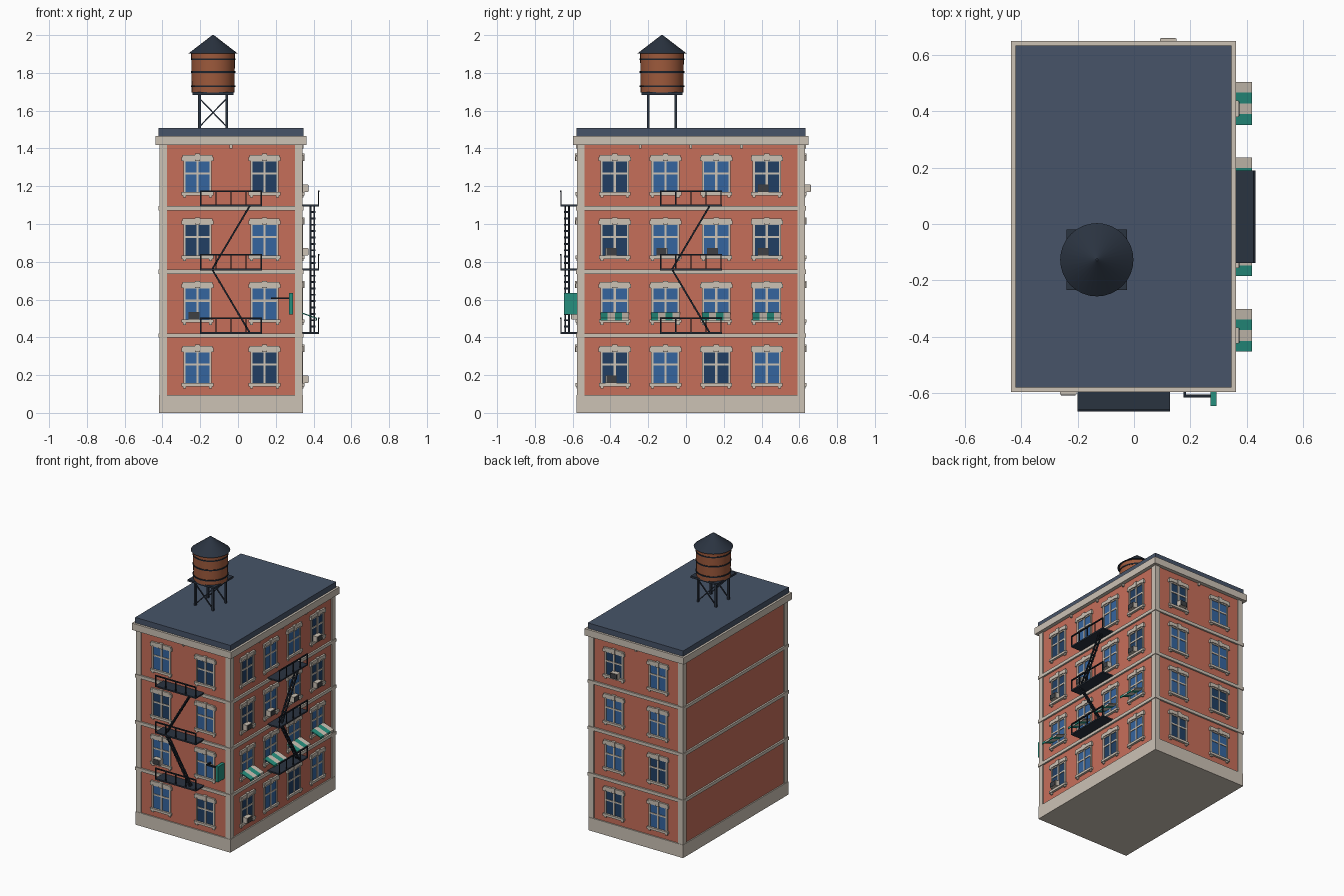
import bpy, bmesh, math
from mathutils import Vector, Matrix

cube = bpy.data.objects.get("Cube")
if cube:
    bpy.data.objects.remove(cube, do_unlink=True)


def make_material(name, hex_code):
    srgb = [int(hex_code[i:i + 2], 16) / 255 for i in (0, 2, 4)]
    linear = [c / 12.92 if c < 0.04 else ((c + 0.055) / 1.055) ** 2.4 for c in srgb]
    mat = bpy.data.materials.new(name)
    mat.use_nodes = True
    mat.diffuse_color = (*linear, 1)
    mat.node_tree.nodes["Principled BSDF"].inputs["Base Color"].default_value = (*linear, 1)
    return mat


BRICK = make_material("brick", "C66E5A")
STONE = make_material("pale stone", "CCC2B5")
SLATE = make_material("roof slate", "475468")
METAL = make_material("dark metal", "2A3340")
IRON = make_material("black iron", "1C232D")
TEAL = make_material("teal", "26907F")
SKY = make_material("light glass", "35659F")
NIGHT = make_material("dark glass", "213F63")
WOOD = make_material("barrel wood", "9E5A3C")
GRILLE = make_material("grille grey", "3E4044")


class Part:
    """Collects simple solids into one named object."""

    def __init__(self, name, *mats):
        self.name, self.mats, self.bm = name, mats, bmesh.new()

    def add(self, matrix, mat=None):
        geom = bmesh.ops.create_cube(self.bm, size=1, matrix=matrix)
        index = self.mats.index(mat) if mat else 0
        for face in {f for v in geom["verts"] for f in v.link_faces}:
            face.material_index = index

    def box(self, lo, hi, mat=None):
        lo, hi = Vector(lo), Vector(hi)
        size = [abs(c) for c in hi - lo]
        self.add(Matrix.Translation((lo + hi) / 2) @ Matrix.Diagonal((*size, 1)), mat)

    def beam(self, a, b, width, depth=None, mat=None):
        a, b = Vector(a), Vector(b)
        turn = (b - a).to_track_quat("Z", "Y").to_matrix().to_4x4()
        scale = Matrix.Diagonal((width, depth or width, (b - a).length, 1))
        self.add(Matrix.Translation((a + b) / 2) @ turn @ scale, mat)

    def finish(self):
        mesh = bpy.data.meshes.new(self.name)
        self.bm.to_mesh(mesh)
        self.bm.free()
        for mat in self.mats:
            mesh.materials.append(mat)
        obj = bpy.data.objects.new(self.name, mesh)
        bpy.context.collection.objects.link(obj)
        return obj


class Facade:
    """Maps (along wall, out of wall, height) to world space."""

    def __init__(self, name, origin, along, out, columns):
        self.name, self.columns = name, columns
        self.origin, self.along, self.out = Vector(origin), Vector(along), Vector(out)

    def at(self, u, v, z):
        return self.origin + self.along * u + self.out * v + Vector((0, 0, z))


CX, CY = -0.037, 0.026
WX, WY = 0.372, 0.596          # half size of the brick walls
FLOOR = 0.337                  # storey height
front = Facade("front", (CX, CY - WY, 0), (1, 0, 0), (0, -1, 0), (-0.177, 0.177))
right = Facade("side", (CX + WX, CY, 0), (0, 1, 0), (1, 0, 0), (-0.403, -0.135, 0.134, 0.402))
back = Facade("back", (CX, CY + WY, 0), (1, 0, 0), (0, 1, 0), (-0.177, 0.177))


def slab(name, mat, grow, z0, z1):
    part = Part(name, mat)
    part.box((CX - WX - grow, CY - WY - grow, z0), (CX + WX + grow, CY + WY + grow, z1))
    part.finish()


# Building shell
slab("brick_walls", BRICK, 0, 0.05, 1.45)
slab("stone_base", STONE, 0.009, 0, 0.095)
for i in range(3):
    slab(f"floor_band_{i + 1}", STONE, 0.012, 0.398 + i * FLOOR, 0.421 + i * FLOOR)
slab("cornice", STONE, 0.027, 1.418, 1.467)
slab("roof", SLATE, 0.011, 1.46, 1.507)

corners = Part("corner_pilasters", STONE)
for sx in (-1, 1):
    for sy in (-1, 1):
        x, y = CX + sx * (WX - 0.013), CY + sy * (WY - 0.013)
        corners.box((x - 0.02, y - 0.02, 0.09), (x + 0.02, y + 0.02, 1.42))
corners.finish()


# Windows, one list entry per floor from the ground up; D marks dark glass
def build_windows(wall, glass_rows):
    glass = Part(f"{wall.name}_window_glass", SKY, NIGHT)
    trim = Part(f"{wall.name}_window_trim", STONE)
    for floor, row in enumerate(glass_rows):
        for u, tone in zip(wall.columns, row):
            z = 0.155 + floor * FLOOR

            def bar(part, u0, u1, z0, z1, depth, mat=None):
                part.box(wall.at(u + u0, -0.01, z + z0), wall.at(u + u1, depth, z + z1), mat)

            bar(glass, -0.07, 0.07, 0, 0.18, 0.002, NIGHT if tone == "D" else SKY)
            bar(trim, -0.006, 0.006, 0, 0.18, 0.007)             # mullion
            bar(trim, -0.07, 0.07, 0.096, 0.107, 0.006)          # transom
            bar(trim, -0.07, 0.07, 0.166, 0.18, 0.007)           # head
            bar(trim, -0.08, 0.08, 0.175, 0.2, 0.013)            # lintel
            bar(trim, -0.014, 0.014, 0.168, 0.206, 0.017)        # keystone
            bar(trim, -0.084, 0.084, -0.014, 0.003, 0.016)       # sill
            for s in (-1, 1):
                bar(trim, s * 0.075, s * 0.064, 0, 0.18, 0.008)  # jamb
                bar(trim, s * 0.085, s * 0.066, 0.168, 0.19, 0.014)
                bar(trim, s * 0.076, s * 0.06, -0.026, -0.012, 0.011)
    # Small brackets under the cornice between windows
    for a, b in zip(wall.columns, wall.columns[1:]):
        mid = (a + b) / 2
        trim.box(wall.at(mid - 0.007, -0.01, 1.4), wall.at(mid + 0.007, 0.012, 1.42))
    glass.finish()
    trim.finish()


build_windows(front, ("LD", "LL", "DL", "LD"))
build_windows(right, ("DLDL", "LLLL", "DLLD", "DLLD"))
build_windows(back, ("LD", "DL", "LL", "LD"))


# Air conditioners: (wall, column, floor)
coolers = Part("air_conditioners", STONE, GRILLE)
units = [(front, 0, 1), (back, 1, 3), (right, 0, 0), (right, 3, 3)]
units += [(right, i, 2) for i in range(4)]
for wall, col, floor in units:
    u, z = wall.columns[col] - 0.019, 0.158 + floor * FLOOR
    coolers.box(wall.at(u - 0.029, 0, z), wall.at(u + 0.029, 0.036, z + 0.04))
    coolers.box(wall.at(u - 0.026, 0.03, z + 0.003), wall.at(u + 0.026, 0.039, z + 0.037), GRILLE)
coolers.finish()


# Striped awnings
awnings = Part("striped_awnings", TEAL, STONE)
for col in right.columns:
    for i in range(4):
        u, mat = col + (i - 1.5) * 0.038, (TEAL, STONE)[i % 2]
        awnings.beam(right.at(u, 0, 0.53), right.at(u, 0.083, 0.5), 0.038, 0.006, mat)
        awnings.box(right.at(u - 0.019, 0.079, 0.488), right.at(u + 0.019, 0.084, 0.502), mat)
awnings.finish()


# Fire escapes
def build_fire_escape(wall):
    deck = Part(f"{wall.name}_fire_escape_decks", METAL)
    rail = Part(f"{wall.name}_fire_escape_rails", IRON)
    stair = Part(f"{wall.name}_fire_escape_stairs", IRON)
    for floor in range(3):
        z = 0.423 + floor * FLOOR
        deck.box(wall.at(-0.164, 0, z - 0.005), wall.at(0.164, 0.095, z + 0.005))
        rail.beam(wall.at(-0.164, 0.092, z + 0.077), wall.at(0.164, 0.092, z + 0.077), 0.008)
        for i in range(5):
            u = -0.16 + i * 0.08
            rail.beam(wall.at(u, 0.092, z), wall.at(u, 0.092, z + 0.077), 0.006)
        if floor < 2:
            side = 1 if floor == 0 else -1
            ends = [(0.1 * side, z), (-0.1 * side, z + FLOOR)]
            for v in (0.049, 0.069):
                stair.beam(*(wall.at(u, v, h) for u, h in ends), 0.009)
            for i in range(1, 10):
                t = i / 10
                u, h = (a + (b - a) * t for a, b in zip(*ends))
                stair.beam(wall.at(u, 0.043, h), wall.at(u, 0.075, h), 0.01)
    for part in (deck, rail, stair):
        part.finish()


build_fire_escape(front)
build_fire_escape(right)

# Hanging sign
sign = Part("hanging_sign", TEAL, IRON)
sign.box((0.271, -0.646, 0.522), (0.292, -0.572, 0.635))
sign.beam((0.18, -0.61, 0.607), (0.28, -0.61, 0.607), 0.01, mat=IRON)
sign.beam((0.18, -0.565, 0.607), (0.18, -0.615, 0.607), 0.01, mat=IRON)
sign.finish()


# Water tank
TX, TY = -0.132, -0.127
stand = Part("tank_stand", METAL)
stand.box((TX - 0.108, TY - 0.108, 1.684), (TX + 0.108, TY + 0.108, 1.698))
for sy in (-1, 1):
    y = TY + sy * 0.072
    for sx in (-1, 1):
        x = TX + sx * 0.072
        stand.box((x - 0.007, y - 0.007, 1.5), (x + 0.007, y + 0.007, 1.69))
        stand.beam((x, y, 1.515), (TX - sx * 0.072, y, 1.665), 0.007)
stand.finish()


def turned(name, mat, r0, r1, z0, z1):
    bpy.ops.mesh.primitive_cone_add(vertices=32, radius1=r0, radius2=r1, depth=z1 - z0,
                                    location=(TX, TY, (z0 + z1) / 2))
    obj = bpy.context.object
    obj.name = name
    obj.data.materials.append(mat)
    bpy.ops.object.shade_smooth_by_angle(angle=math.radians(30))


turned("tank_barrel", WOOD, 0.113, 0.116, 1.695, 1.91)
turned("tank_roof", METAL, 0.13, 0.004, 1.903, 2.0)
for i, z in enumerate((1.725, 1.8, 1.868)):
    turned(f"tank_hoop_{i + 1}", IRON, 0.118, 0.118, z, z + 0.009)
